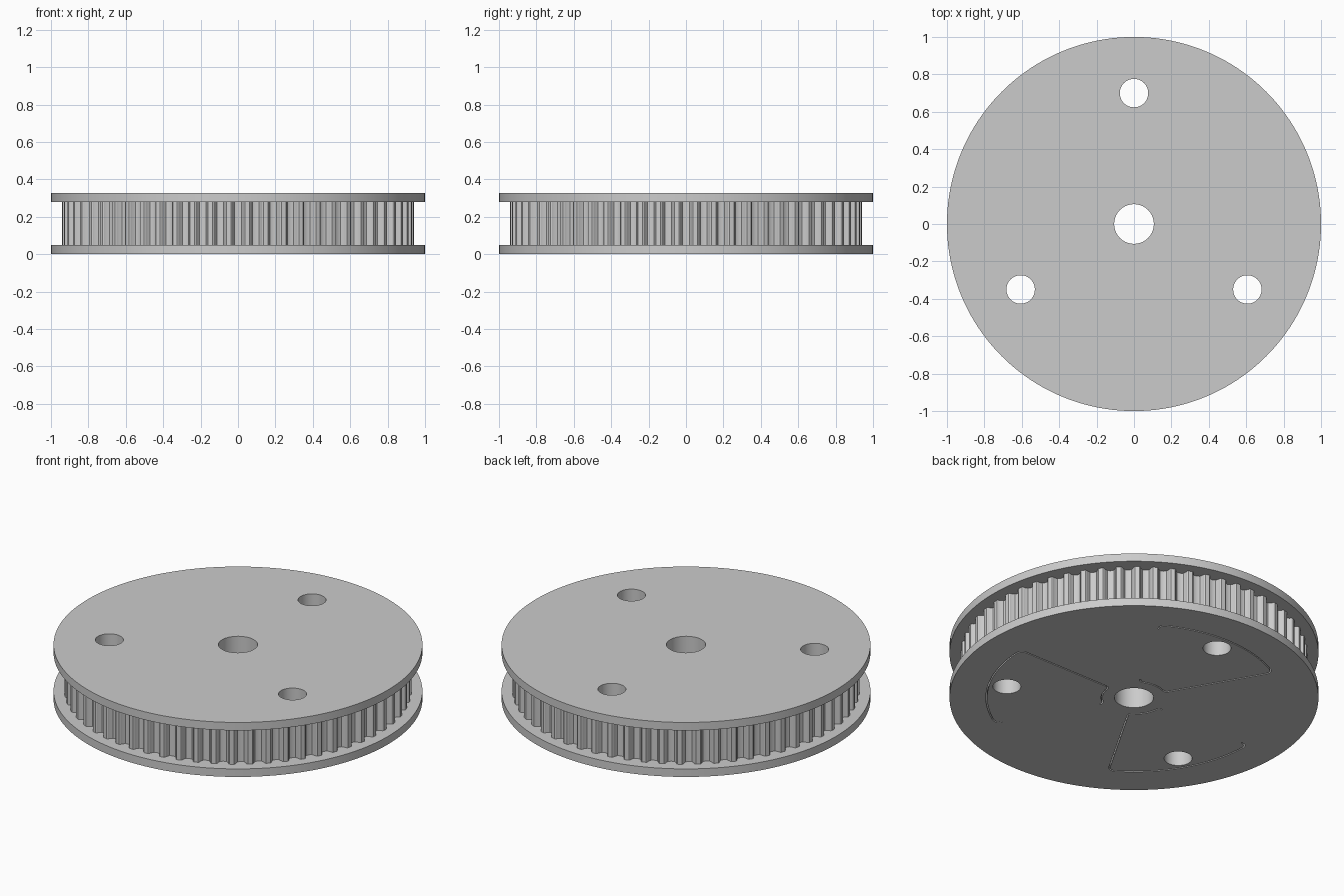
import bpy, bmesh
from math import radians, pi
from mathutils import Vector, Matrix

cube = bpy.data.objects.get("Cube")
if cube:
    bpy.data.objects.remove(cube)

HEIGHT, FLANGE, TEETH = 0.326, 0.048, 60

grey = bpy.data.materials.new("plain grey")
grey.use_nodes = True
colour = (0.6, 0.6, 0.6, 1)
grey.diffuse_color = colour
grey.node_tree.nodes["Principled BSDF"].inputs["Base Color"].default_value = colour


def polar(r, a):
    return Vector((r, 0)) @ Matrix.Rotation(-a, 2)


def make_object(name, bm):
    bmesh.ops.recalc_face_normals(bm, faces=bm.faces)
    mesh = bpy.data.meshes.new(name)
    bm.to_mesh(mesh)
    bm.free()
    mesh.materials.append(grey)
    obj = bpy.data.objects.new(name, mesh)
    bpy.context.collection.objects.link(obj)
    return obj


def raise_faces(bm, z0, z1):
    for v in bm.verts:
        v.co.z = z0
    res = bmesh.ops.extrude_face_region(bm, geom=bm.faces[:])
    for g in res["geom"]:
        if isinstance(g, bmesh.types.BMVert):
            g.co.z = z1


def prism(name, outline, z0, z1):
    bm = bmesh.new()
    bm.faces.new([bm.verts.new((p.x, p.y, z0)) for p in outline])
    raise_faces(bm, z0, z1)
    return make_object(name, bm)


def circle(r, n, centre=Vector((0, 0))):
    return [centre + polar(r, 2 * pi * i / n) for i in range(n)]


def ribbon(name, path, width, z0, z1):
    bm = bmesh.new()
    rows = []
    for i, p in enumerate(path):
        d = path[min(i + 1, len(path) - 1)] - path[max(i - 1, 0)]
        side = Vector((-d.y, d.x)).normalized() * width / 2
        rows.append([bm.verts.new((*q, z0)) for q in (p + side, p - side)])
    for (a, b), (c, d) in zip(rows, rows[1:]):
        bm.faces.new((a, b, d, c))
    raise_faces(bm, z0, z1)
    return make_object(name, bm)


def bend(a, corner, b):
    return [a.lerp(corner, t / 5).lerp(corner.lerp(b, t / 5), t / 5) for t in range(6)]


# Toothed rim outline: rounded belt grooves between narrow flat lands
groove = [(-0.037, 0.941), (-0.031, 0.936), (-0.028, 0.926), (-0.018, 0.909), (0, 0.904)]
groove += [(-s, r) for s, r in reversed(groove[:-1])]
rim = [polar(r, 2 * pi * k / TEETH + s / r) for k in range(TEETH) for s, r in groove]

# Main parts
disc = circle(1, 160)
parts = [
    prism("bottom_flange", disc, 0, FLANGE),
    prism("toothed_ring", rim, FLANGE, HEIGHT - FLANGE),
    prism("top_flange", disc, HEIGHT - FLANGE, HEIGHT),
]

# Bore and three mounting holes
cutters = [prism("bore_cutter", circle(0.106, 64), -0.1, 0.5)]
for k in range(3):
    mid = pi / 2 + k * 2 * pi / 3
    cutters.append(prism("mount_hole_cutter", circle(0.076, 48, polar(0.7, mid)), -0.1, 0.5))

# Thin slits on the underside, each an open rounded sector around a hole
slits = []
inner, outer, half = 0.175, 0.8, radians(30)
for k in range(3):
    mid = pi / 2 + k * 2 * pi / 3
    lo, hi = mid - half, mid + half

    def arc(r, a, b):
        return [polar(r, a + (b - a) * t / 16) for t in range(17)]

    in_trim, out_trim = 0.025 / inner, 0.04 / outer
    path = bend(polar(inner + 0.025, lo), polar(inner, lo), polar(inner, lo + in_trim))
    path += arc(inner, lo + in_trim, hi - in_trim)[1:-1]
    path += bend(polar(inner, hi - in_trim), polar(inner, hi), polar(inner + 0.025, hi))
    path += bend(polar(outer - 0.04, hi), polar(outer, hi), polar(outer, hi - out_trim))
    path += arc(outer, hi - out_trim, lo + out_trim)[1:-1]
    path += bend(polar(outer, lo + out_trim), polar(outer, lo), polar(outer - 0.04, lo))
    slits.append(ribbon("slit_cutter", path, 0.007, -0.1, 0.2))

# Cut everything out and shade
for part in parts:
    bpy.context.view_layer.objects.active = part
    tools = cutters if part.name == "top_flange" else cutters + slits
    for tool in tools:
        mod = part.modifiers.new("cut", "BOOLEAN")
        mod.operation, mod.solver, mod.object = "DIFFERENCE", "EXACT", tool
        bpy.ops.object.modifier_apply(modifier=mod.name)
for tool in cutters + slits:
    bpy.data.objects.remove(tool)

bpy.ops.object.select_all(action="DESELECT")
for part in parts:
    part.select_set(True)
bpy.ops.object.shade_smooth_by_angle(angle=radians(30))
